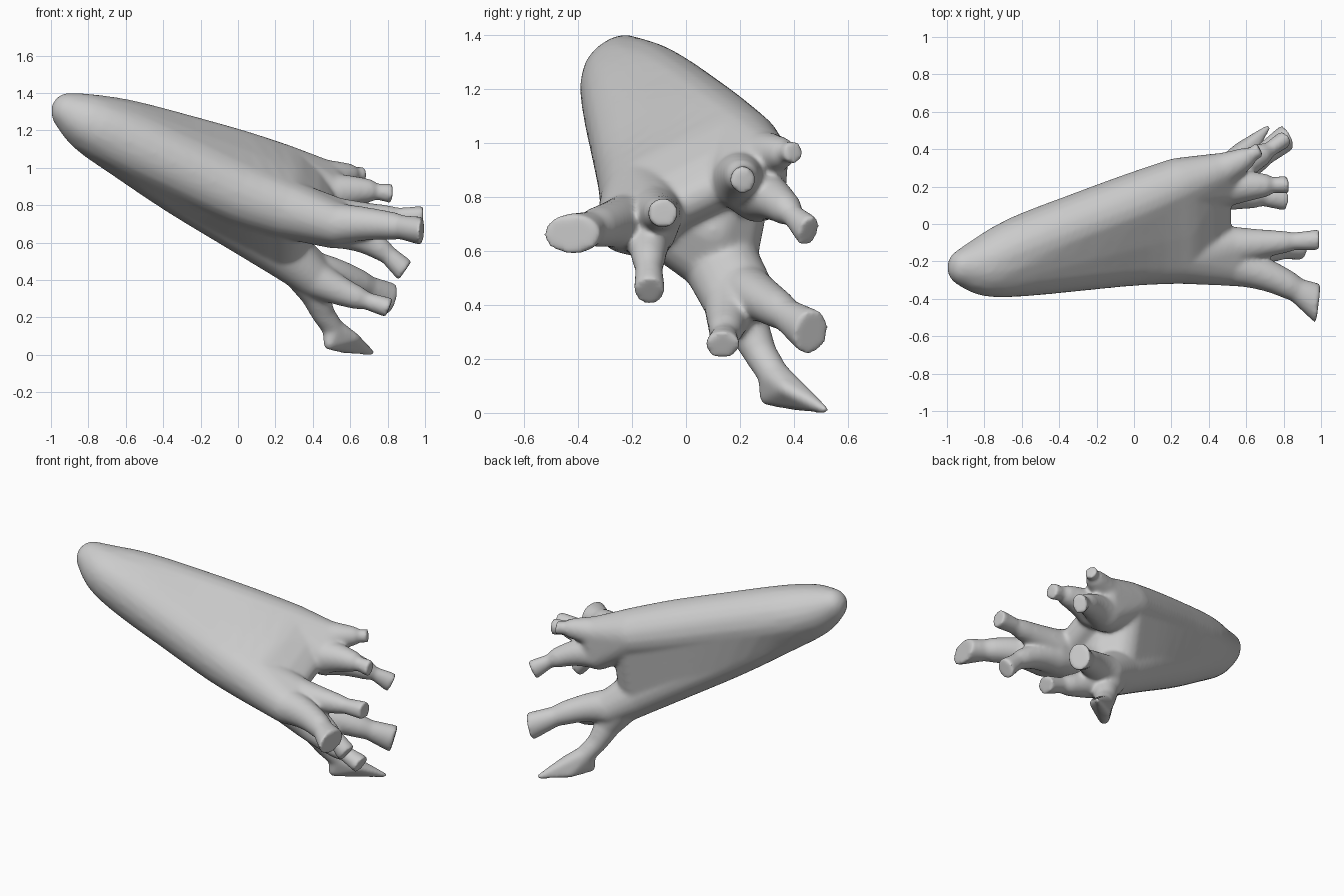
import bpy, bmesh, math
from mathutils import Vector, Matrix

if "Cube" in bpy.data.objects:
    bpy.data.objects.remove(bpy.data.objects["Cube"])

total = bmesh.new()


def ball(c, r):
    """Points on a sphere."""
    bm = bmesh.new()
    bmesh.ops.create_icosphere(bm, subdivisions=3, radius=r, matrix=Matrix.Translation(c))
    pts = [v.co.copy() for v in bm.verts]
    bm.free()
    return pts


def disc(c, d, ry, rz):
    """Points on a flat oval rim facing direction d."""
    side = Vector((0, 0, 1)).cross(d).normalized()
    up = d.cross(side).normalized()
    return [Vector(c) + side * ry * math.cos(a) + up * rz * math.sin(a)
            for a in (math.tau * i / 20 for i in range(20))]


def hull(points):
    """Add the convex hull of the points to the combined mesh."""
    bm = bmesh.new()
    for p in points:
        bm.verts.new(p)
    res = bmesh.ops.convex_hull(bm, input=bm.verts[:])
    dead = [g for g in set(res["geom_interior"] + res["geom_unused"])
            if isinstance(g, bmesh.types.BMVert)]
    bmesh.ops.delete(bm, geom=dead, context='VERTS')
    bmesh.ops.recalc_face_normals(bm, faces=bm.faces[:])
    me = bpy.data.meshes.new("piece")
    bm.to_mesh(me)
    bm.free()
    total.from_mesh(me)
    bpy.data.meshes.remove(me)


def chain(sets):
    for a, b in zip(sets, sets[1:]):
        hull(a + b)


def smooth_rows(rows, steps):
    """Catmull-Rom interpolation of rows of numbers."""
    out = []
    for i in range(len(rows) - 1):
        q = [rows[max(0, min(len(rows) - 1, i + k))] for k in (-1, 0, 1, 2)]
        for s in range(steps):
            t = s / steps
            out.append([b + .5 * t * (c - a + t * (2 * a - 5 * b + 4 * c - d + t * (3 * (b - c) + d - a)))
                        for a, b, c, d in zip(*q)])
    return out + [list(rows[-1])]


# Main body: x, core fullness, then y, z, r for the upper, front and lower lobe
stations = [
    (-0.905, 1, -.225, 1.308, .092, -.240, 1.300, .092, -.230, 1.290, .092),
    (-0.78, 1, -.205, 1.246, .147, -.240, 1.235, .148, -.220, 1.215, .146),
    (-0.60, 1, -.130, 1.190, .175, -.210, 1.150, .178, -.160, 1.108, .163),
    (-0.30, 1, -.010, 1.115, .172, -.180, 1.010, .180, -.050, .905, .162),
    (0.00, .97, .105, 1.035, .168, -.155, .870, .176, .055, .715, .155),
    (0.24, .92, .205, .975, .150, -.160, .785, .160, .130, .555, .142),
]
cores, tops, lobe_sets = [], [], [[], [], []]
for row in smooth_rows(stations, 3):
    x, full, v = row[0], row[1], row[2:]
    core = []
    for k in range(3):
        y, z, r = v[3 * k:3 * k + 3]
        lobe_sets[k].append(ball((x, y, z), r))
        core += ball((x, y, z), r * full)
    cores.append(core)
    # the saddle between upper and front lobe stays full, slightly domed
    tops.append(lobe_sets[0][-1] + lobe_sets[1][-1]
                + ball((x, (v[0] + v[3]) / 2, (v[1] + v[4]) / 2), (v[2] + v[5]) / 2 * 1.03))
chain(cores)
chain(tops)
for s in lobe_sets:
    chain(s)

# Upper sheet thins toward the cleft between the upper and front lobes
sheet = ball((.36, .20, .91), .125) + ball((.36, -.11, .755), .125)
chain([tops[-1], sheet, ball((.44, .13, .845), .08) + ball((.44, -.06, .755), .08)])
# Short web holding the lower lobe under the sheet
hull(cores[-1] + ball((.31, .10, .68), .11))

# Each lobe ends in cut stubs: root, root radius, control point, neck radius,
# tip centre, tip half width and half height, and the direction the cut faces
lobes = [
    # upper rear lobe
    [((.46, .285, .950), .095, (.57, .33, .965), .063, (.665, .395, .965), .040, .042, (1, .5, .1)),
     ((.49, .200, .860), .108, (.65, .205, .895), .066, (.815, .210, .862), .046, .050, (1, .1, -.1)),
     ((.45, .265, .810), .105, (.64, .33, .81), .062, (.80, .450, .675), .045, .060, (1, .7, -.6))],
    # front lobe
    [((.52, -.220, .700), .112, (.78, -.27, .71), .070, (.975, -.425, .662), .102, .072, (1, -.12, -.05)),
     ((.52, -.120, .735), .108, (.72, -.10, .74), .060, (.98, -.085, .740), .054, .053, (1, 0, 0)),
     ((.50, -.140, .675), .105, (.73, -.14, .63), .060, (.885, -.135, .455), .056, .060, (1, 0, -.7))],
    # lower lobe
    [((.40, .170, .415), .108, (.56, .15, .32), .064, (.80, .135, .255), .062, .052, (1, 0, -.4)),
     ((.40, .220, .445), .108, (.58, .27, .44), .070, (.81, .460, .300), .068, .082, (1, .5, -.3))],
]
for stubs, trunk in zip(lobes, lobe_sets):
    # stub roots share one broad lobe end
    hull(trunk[-1] + sum((ball(s[0], s[1]) for s in stubs), []))
    for root, r0, ctrl, neck, tip, rw, rh, face in stubs:
        root, ctrl, tip = Vector(root), Vector(ctrl), Vector(tip)
        d = Vector(face).normalized()
        rings, n = [], 8
        for i in range(n - 1):
            t = i / n
            p = root * (1 - t) ** 2 + ctrl * 2 * t * (1 - t) + tip * t * t
            base = max(0.0, 1 - t / 0.8) ** 1.5
            r = neck + (r0 - neck) * base + ((rw + rh) * .42 - neck) * t ** 3
            rings.append(ball(p, r))
        # flat cut, with the rim slightly oversized to survive softening
        rings[-1] = ball(p, min(rw, rh) * .9)
        rings.append(disc(tip + d * .01, d, rw * 1.06, rh * 1.06))
        chain(rings)

# Lowest stub, flaring into a flat pointed foot
foot = [p for c, r in [((.49, .305, .06), .034), ((.715, .515, .012), .016),
                       ((.56, .41, .035), .026), ((.62, .37, .09), .03)]
        for p in ball(c, r)]
chain([ball((.36, .185, .44), .115), ball((.41, .225, .33), .080),
       ball((.455, .275, .22), .062), ball((.51, .325, .14), .058), foot])

# Fuse everything into one smooth organic skin
me = bpy.data.meshes.new("branched_body")
total.to_mesh(me)
total.free()
body = bpy.data.objects.new("branched_body", me)
bpy.context.collection.objects.link(body)
rm = body.modifiers.new("fuse", 'REMESH')
rm.mode = 'VOXEL'
rm.voxel_size = 0.011
rm.use_smooth_shade = True
sm = body.modifiers.new("soften", 'SMOOTH')
sm.factor = 0.5
sm.iterations = 14
